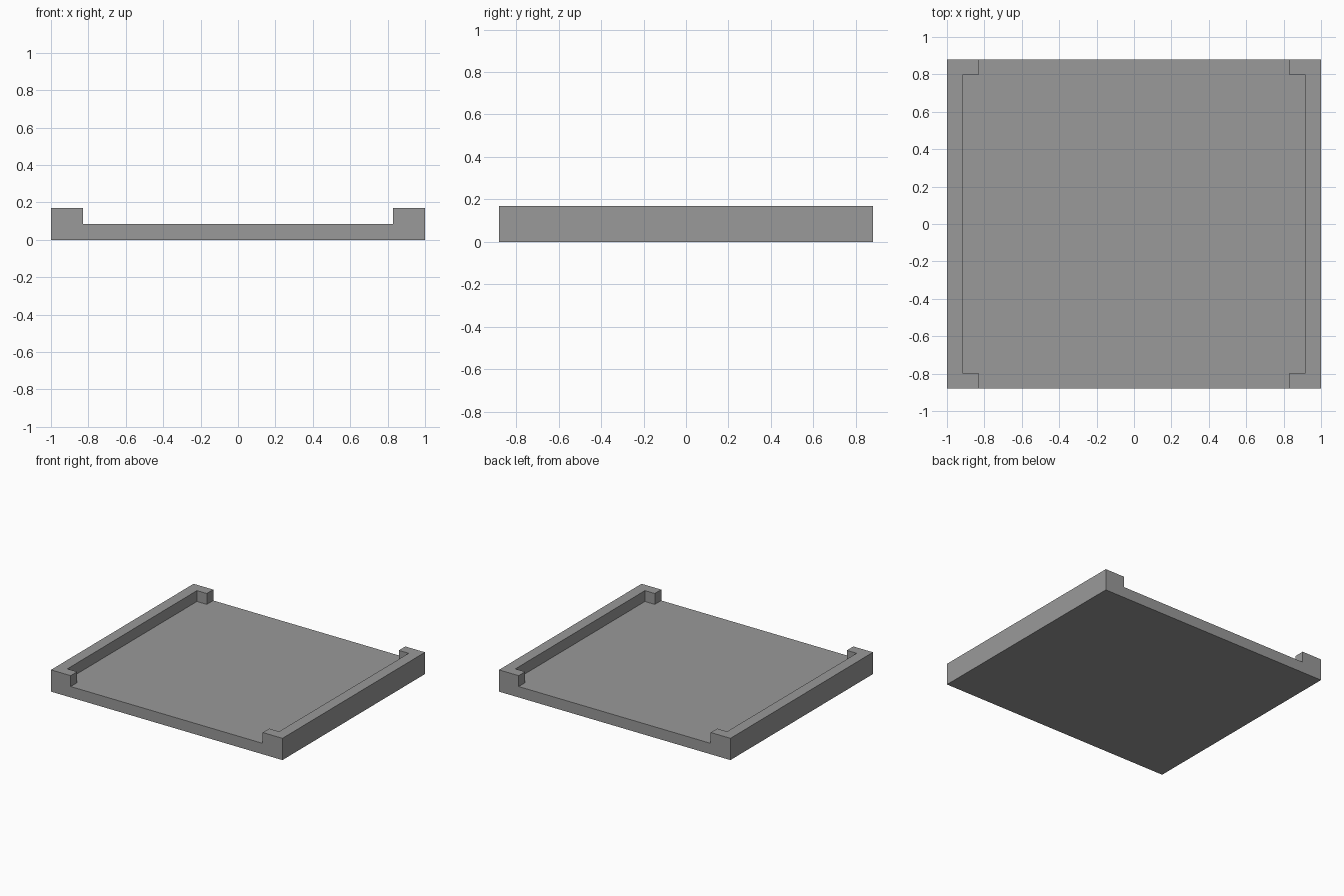
import bpy
import bmesh

if "Cube" in bpy.data.objects:
    bpy.data.objects.remove(bpy.data.objects["Cube"])

W, D, H = 1.0, 0.88, 0.17      # half width, half depth, full height
FLOOR = 0.085                  # floor thickness
RAIL_X, TAB_X, TAB_Y = 0.915, 0.83, 0.80

grey = bpy.data.materials.new("mid grey")
grey.diffuse_color = (0.32, 0.32, 0.32, 1)
grey.use_nodes = True
grey.node_tree.nodes["Principled BSDF"].inputs["Base Color"].default_value = grey.diffuse_color


def prism(name, outline, z0, z1):
    """Extrude a flat outline from z0 up to z1."""
    bm = bmesh.new()
    base = bm.faces.new([bm.verts.new((x, y, z0)) for x, y in outline])
    top = bmesh.ops.extrude_face_region(bm, geom=[base])["geom"]
    bmesh.ops.translate(bm, vec=(0, 0, z1 - z0),
                        verts=[g for g in top if isinstance(g, bmesh.types.BMVert)])
    bmesh.ops.recalc_face_normals(bm, faces=bm.faces)
    mesh = bpy.data.meshes.new(name)
    bm.to_mesh(mesh)
    bm.free()
    mesh.materials.append(grey)
    obj = bpy.data.objects.new(name, mesh)
    bpy.context.collection.objects.link(obj)
    return obj


# Solid block for the tray
tray = prism("tray", [(-W, -D), (W, -D), (W, D), (-W, D)], 0, H)

# Recess: open at front and back, narrowed there by the four corner tabs
end = D + 0.1
right = [(TAB_X, -end), (TAB_X, -TAB_Y), (RAIL_X, -TAB_Y),
         (RAIL_X, TAB_Y), (TAB_X, TAB_Y), (TAB_X, end)]
left = [(-x, y) for x, y in reversed(right)]
cutter = prism("recess_cutter", right + left, FLOOR, H + 0.1)
cutter.hide_render = True

cut = tray.modifiers.new("recess", "BOOLEAN")
cut.operation = "DIFFERENCE"
cut.solver = "EXACT"
cut.object = cutter

# Apply the cut and drop the cutter
bpy.context.view_layer.objects.active = tray
tray.select_set(True)
bpy.ops.object.modifier_apply(modifier=cut.name)
bpy.data.objects.remove(cutter)
